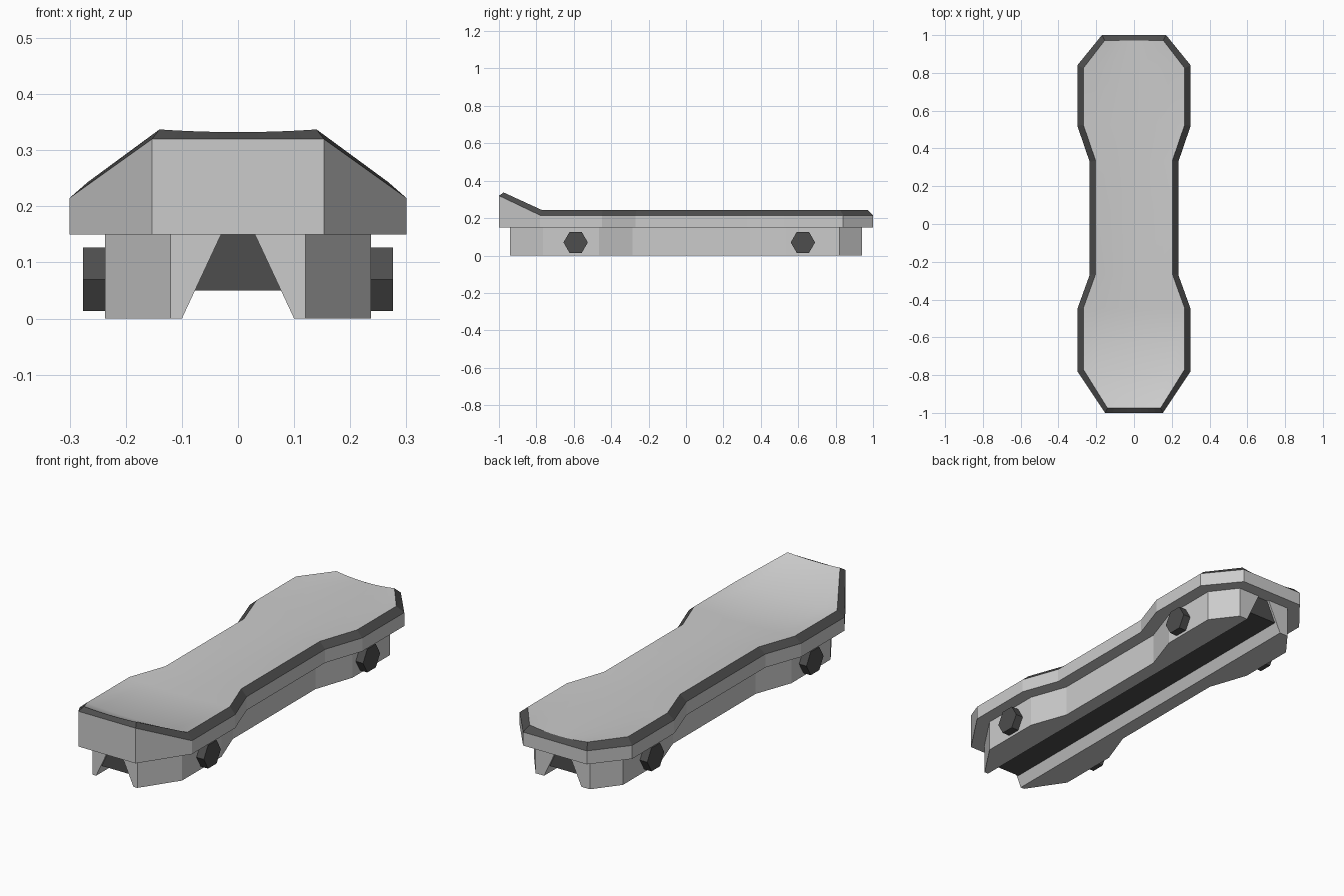
import bpy, math

if "Cube" in bpy.data.objects:
    bpy.data.objects.remove(bpy.data.objects["Cube"])

dark = bpy.data.materials.new("dark_grey")
dark.diffuse_color = (0.075, 0.075, 0.075, 1)
dark.use_nodes = True
dark.node_tree.nodes["Principled BSDF"].inputs["Base Color"].default_value = dark.diffuse_color


def make(name, verts, faces, mat=None):
    me = bpy.data.meshes.new(name)
    me.from_pydata(verts, [], faces)
    me.update()
    ob = bpy.data.objects.new(name, me)
    bpy.context.collection.objects.link(ob)
    if mat:
        me.materials.append(mat)
    return ob


# Half outlines as (half width, y, z) stations from nose to tail
rim = [(.153, -1, .32), (.3, -.78, .215), (.3, -.45, .215), (.235, -.27, .215),
       (.235, .33, .215), (.3, .52, .215), (.3, .84, .215), (.17, 1, .215)]
top = [(.14, -.975, .337), (.268, -.77, .243), (.268, -.445, .243), (.203, -.265, .243),
       (.203, .335, .243), (.268, .525, .243), (.268, .825, .243), (.155, .972, .243)]
rail = [(.12, -.94), (.237, -.765), (.237, -.465), (.172, -.285),
        (.172, .345), (.237, .535), (.237, .82), (.145, .94)]
COLS = [-1, -.75, -.5, -.25, 0, .25, .5, .75, 1]
NC, NS = len(COLS), len(rim)


def grid(stations, dip=0):
    return [(w * t, y, z - (dip if i else dip * .4) * (1 - t * t))
            for i, (w, y, z) in enumerate(stations) for t in COLS]


# Indices round the edge of a grid, counter-clockwise from above
edge = ([j for j in range(NC)] + [i * NC + NC - 1 for i in range(1, NS)] +
        [(NS - 1) * NC + j for j in range(NC - 2, -1, -1)] +
        [i * NC for i in range(NS - 2, 0, -1)])
quads = [(i * NC + j, i * NC + j + 1, (i + 1) * NC + j + 1, (i + 1) * NC + j)
         for i in range(NS - 1) for j in range(NC - 1)]


def band(lower, upper):
    n = len(edge)
    verts = [lower[k] for k in edge] + [upper[k] for k in edge]
    return verts, [(i, (i + 1) % n, n + (i + 1) % n, n + i) for i in range(n)]


# Deck: underside and side walls, dark chamfered trim, concave top
under = grid([(w, y, .15) for w, y, z in rim])
rim_g, top_g = grid(rim), grid(top, .012)
wv, wf = band(under, rim_g)
off = len(under)
make("deck_sides", under + wv,
     [q[::-1] for q in quads] + [tuple(k + off for k in f) for f in wf])
make("deck_trim", *band(rim_g, top_g), dark)
surface = make("deck_top", top_g, quads)
for p in surface.data.polygons:
    p.use_smooth = True

# Lower rails either side of the tapered groove
for side, s in (("right", 1), ("left", -1)):
    verts, faces = [], []
    for w, y in rail:
        verts += [(s * x, y, z) for x, z in ((.1, 0), (w, 0), (w, .15), (.03, .15))]
    for i in range(NS - 1):
        for k in range(4):
            a, b = i * 4 + k, i * 4 + (k + 1) % 4
            faces.append((a, a + 4, b + 4, b))
    faces += [(0, 1, 2, 3), tuple(4 * (NS - 1) + k for k in (3, 2, 1, 0))]
    faces = [f[::-1] if (s < 0) else f for f in faces]
    # longitudinal faces wind opposite to the caps' listing
    n = 4 * (NS - 1)
    faces = [f[::-1] if k < n else f for k, f in enumerate(faces)]
    faces[:n] = [f[::-1] for f in faces[:n]]
    make(side + "_rail", verts, faces)

# Dark insert filling the upper part of the groove
prof = [(-.077, .05), (.077, .05), (.03, .15), (-.03, .15)]
iv = [(x, y, z) for y in (-.93, .93) for x, z in prof]
make("groove_insert", iv, [(0, 1, 2, 3), (7, 6, 5, 4)] +
     [(k, k + 4, (k + 1) % 4 + 4, (k + 1) % 4) for k in range(4)], dark)

# Hexagonal bolts on both sides
for end, y in (("front", -.59), ("rear", .625)):
    for side, s in (("right", 1), ("left", -1)):
        bpy.ops.mesh.primitive_cylinder_add(vertices=6, radius=.065, depth=.076,
                                            location=(s * .238, y, .07),
                                            rotation=(0, math.pi / 2, 0))
        bolt = bpy.context.object
        bolt.name = f"{end}_{side}_bolt"
        bolt.data.materials.append(dark)
